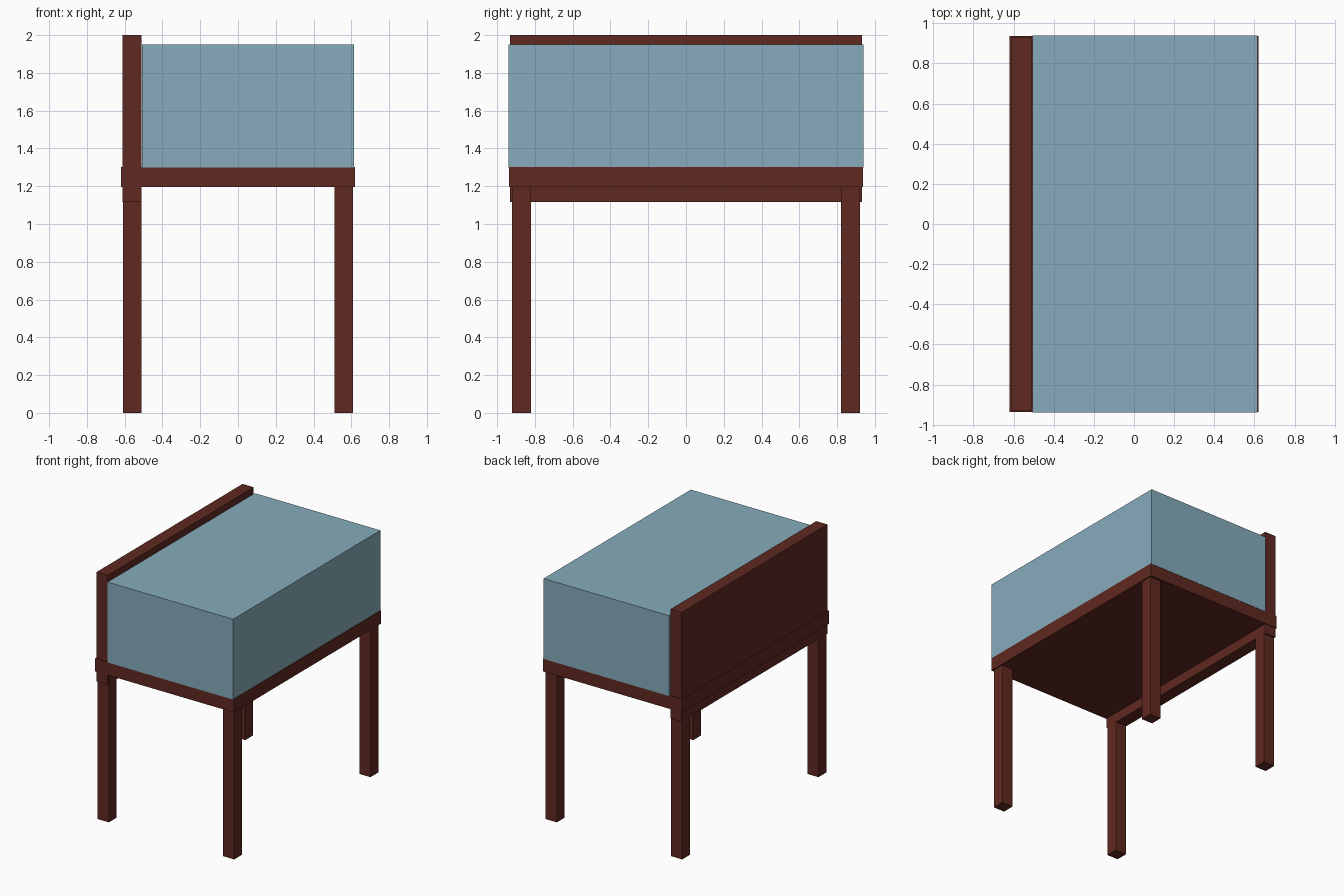
import bpy

if "Cube" in bpy.data.objects:
    bpy.data.objects.remove(bpy.data.objects["Cube"])


def material(name, color):
    mat = bpy.data.materials.new(name)
    mat.diffuse_color = color
    mat.use_nodes = True
    mat.node_tree.nodes["Principled BSDF"].inputs["Base Color"].default_value = mat.diffuse_color
    return mat


wood = material("dark_wood", (0.115, 0.022, 0.015, 1))
fabric = material("blue_fabric", (0.24, 0.41, 0.50, 1))


def box(name, low, high, mat):
    """Axis-aligned box between two corners."""
    center = [(a + b) / 2 for a, b in zip(low, high)]
    bpy.ops.mesh.primitive_cube_add(size=1, location=center)
    obj = bpy.context.object
    obj.name = name
    obj.scale = [b - a for a, b in zip(low, high)]
    bpy.ops.object.transform_apply(location=False, rotation=False, scale=True)
    obj.data.materials.append(mat)
    return obj


# Four square legs
for side, x in (("left", -0.56), ("right", 0.56)):
    for end, y in (("front", -0.87), ("back", 0.87)):
        box(f"{end}_{side}_leg", (x - 0.05, y - 0.05, 0),
            (x + 0.05, y + 0.05, 1.2), wood)

# Seat slab
box("seat_base", (-0.62, -0.938, 1.197), (0.62, 0.938, 1.303), wood)

# Backrest panel, running down through the slab
box("backrest", (-0.612, -0.932, 1.117), (-0.512, 0.932, 2.0), wood)

# Thick cushion block, just clear of the backrest
box("cushion", (-0.507, -0.94, 1.3), (0.615, 0.94, 1.95), fabric)
